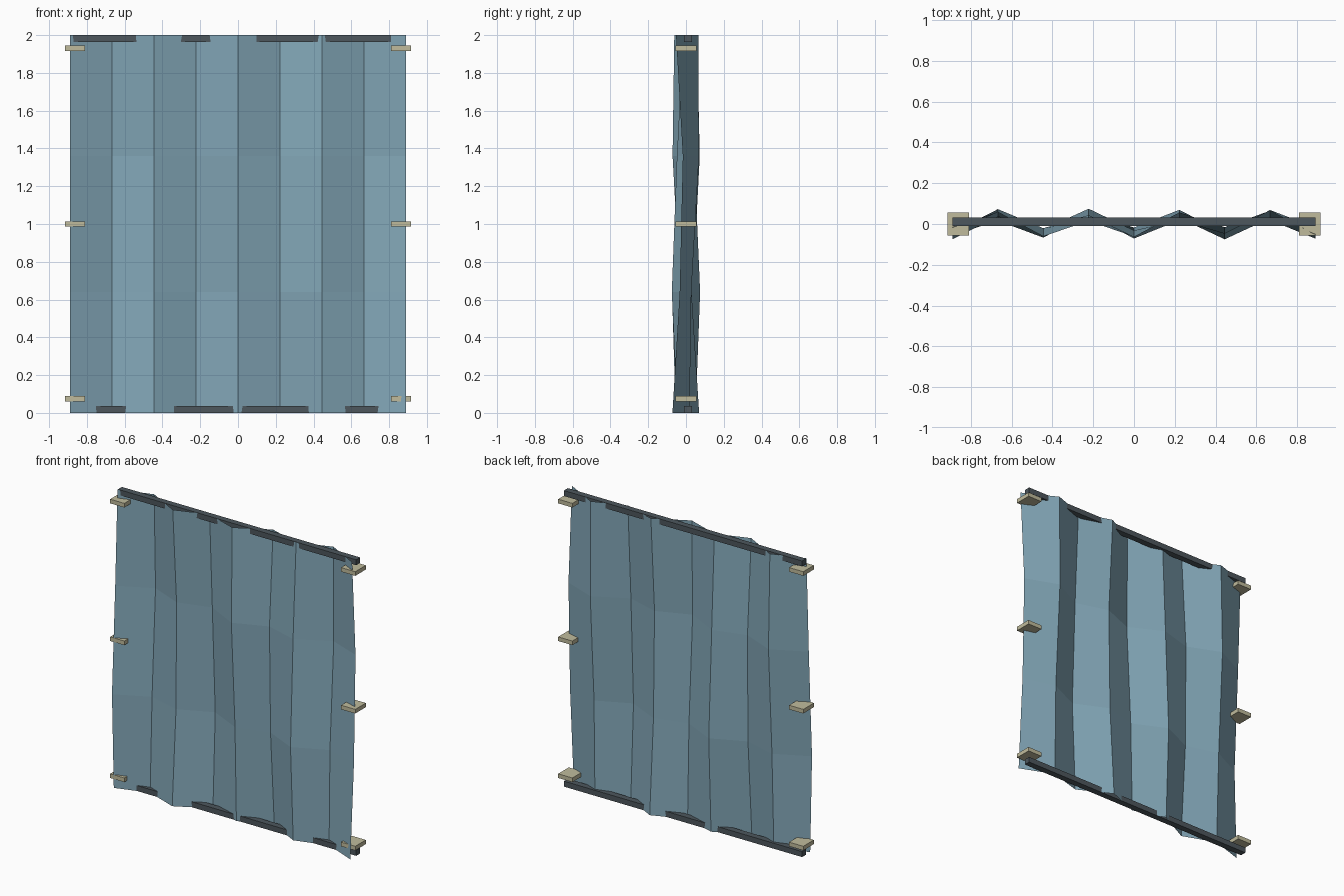
import bpy, bmesh, math

if "Cube" in bpy.data.objects:
    bpy.data.objects.remove(bpy.data.objects["Cube"])


def material(name, rgb):
    m = bpy.data.materials.new(name)
    m.diffuse_color = (*rgb, 1.0)
    m.use_nodes = True
    m.node_tree.nodes["Principled BSDF"].inputs["Base Color"].default_value = m.diffuse_color
    return m


BLUE = material("dusty blue", (0.225, 0.385, 0.475))
DARK = material("dark slate", (0.075, 0.095, 0.11))
TAN = material("pale khaki", (0.53, 0.50, 0.335))


def add_object(name, bm, mat):
    mesh = bpy.data.meshes.new(name)
    bm.to_mesh(mesh)
    bm.free()
    mesh.materials.append(mat)
    obj = bpy.data.objects.new(name, mesh)
    bpy.context.collection.objects.link(obj)
    return obj


def box(name, centre, size, mat):
    bm = bmesh.new()
    bmesh.ops.create_cube(bm, size=1.0)
    bmesh.ops.scale(bm, vec=size, verts=bm.verts)
    bmesh.ops.translate(bm, vec=centre, verts=bm.verts)
    return add_object(name, bm, mat)


# Pleated sheet: zigzag folds with a wave that travels up the rows
FOLDS, HALF_WIDTH = 8, 0.89
ROWS = (0.0, 0.64, 1.36, 2.0)
bm = bmesh.new()
grid = []
for r, z in enumerate(ROWS):
    row = []
    for i in range(FOLDS + 1):
        x = -HALF_WIDTH + 2 * HALF_WIDTH * i / FOLDS
        fold = 0.045 if i % 2 else -0.045
        y = fold + 0.03 * math.cos(i + 1.9 + 1.5 * r)
        row.append(bm.verts.new((x, y, z)))
    grid.append(row)
for low, high in zip(grid, grid[1:]):
    for i in range(FOLDS):
        bm.faces.new((low[i], low[i + 1], high[i + 1], high[i]))
add_object("pleated_sheet", bm, BLUE)

# Rails along the top and bottom edges
for name, z in (("bottom_rail", 0.0185), ("top_rail", 1.9815)):
    box(name, (0, 0.011, z), (1.78, 0.042, 0.037), DARK)

# Three clips down each side
for side, x in (("left", -0.863), ("right", 0.863)):
    for level, z in (("lower", 0.075), ("middle", 1.0), ("upper", 1.93)):
        box(f"{side}_{level}_clip", (x, 0.0, z), (0.106, 0.113, 0.028), TAN)
